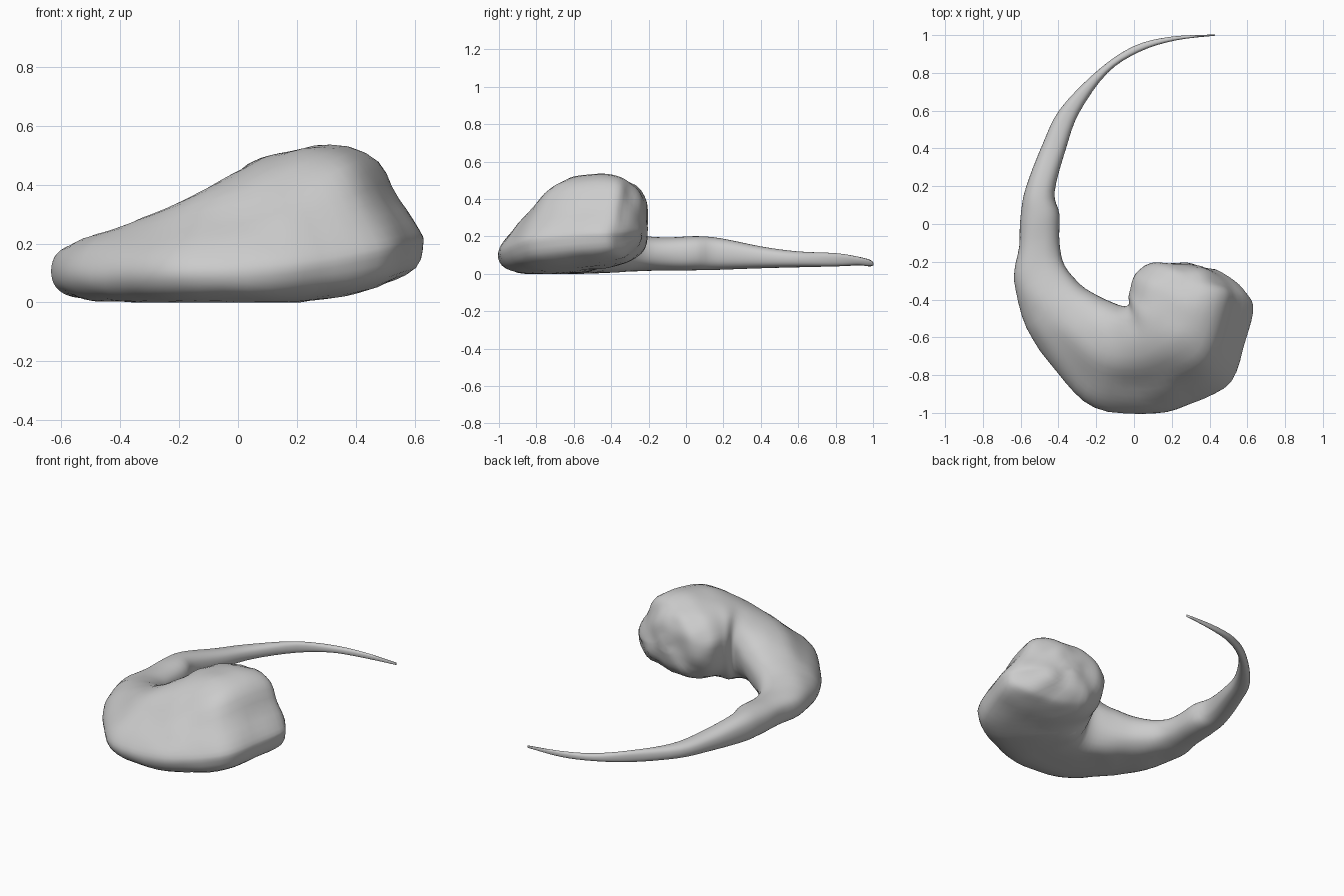
import bpy, bmesh, math
from mathutils import Vector, noise

if "Cube" in bpy.data.objects:
    bpy.data.objects.remove(bpy.data.objects["Cube"])

# Stations along the body: inner x,y, outer x,y, bottom z, top z, profile (0 tail, 1 torso, 2 head)
STATIONS = [
    (0.43, 0.997, 0.43, 1.003, 0.045, 0.06, 0),
    (0.22, 0.972, 0.20, 0.992, 0.04, 0.075, 0),
    (0.03, 0.912, 0.00, 0.942, 0.045, 0.09, 0),
    (-0.14, 0.80, -0.19, 0.815, 0.04, 0.11, 0),
    (-0.29, 0.59, -0.39, 0.61, 0.035, 0.12, 0),
    (-0.36, 0.40, -0.485, 0.42, 0.03, 0.145, 0),
    (-0.42, 0.17, -0.57, 0.20, 0.022, 0.19, 0),
    (-0.395, 0.05, -0.60, 0.05, 0.018, 0.20, 0),
    (-0.395, -0.10, -0.61, -0.12, 0.018, 0.195, 0),
    (-0.365, -0.22, -0.635, -0.30, 0.015, 0.21, 0.1),
    (-0.28, -0.32, -0.57, -0.55, 0.005, 0.25, 0.4),
    (-0.17, -0.39, -0.41, -0.78, 0.0, 0.31, 0.7),
    (-0.08, -0.43, -0.21, -0.97, 0.0, 0.38, 0.9),
    (-0.03, -0.43, 0.11, -1.0, 0.0, 0.45, 1.0),
    (-0.03, -0.38, 0.33, -0.94, 0.0, 0.50, 1.4),
    (-0.02, -0.34, 0.51, -0.83, 0.015, 0.53, 1.8),
    (0.0, -0.28, 0.59, -0.61, 0.035, 0.535, 2),
    (0.03, -0.245, 0.63, -0.43, 0.06, 0.515, 2),
    (0.08, -0.215, 0.58, -0.345, 0.09, 0.475, 1.9),
    (0.13, -0.205, 0.47, -0.26, 0.15, 0.41, 1.8),
    (0.24, -0.205, 0.36, -0.225, 0.24, 0.33, 1.8),
]
# Cross-sections: across (inner 0, outer 1) and height
TORSO = [(0, .6), (.03, .8), (.13, .95), (.32, 1), (.53, .92), (.72, .7), (.88, .5),
         (.985, .33), (1, .2), (.93, .07), (.75, 0), (.45, 0), (.2, .05), (.05, .27)]
HEAD = [(0, .55), (.03, .71), (.12, .84), (.30, .94), (.53, 1), (.74, .91), (.86, .64),
        (.985, .40), (1, .3), (.96, .14), (.78, .03), (.45, 0), (.2, .06), (.05, .27)]
N = len(TORSO)


def rounded(t):
    return math.copysign(abs(t) ** 0.85, t)


TAIL = [(0.5 - 0.5 * rounded(math.cos(2 * math.pi * i / N)),
         0.5 + 0.5 * rounded(math.sin(2 * math.pi * i / N))) for i in range(N)]
PROFILES = [[Vector(p) for p in prof] for prof in (TAIL, TORSO, HEAD)]


def smooth_points(pts, steps, closed):
    """Catmull-Rom interpolation of vectors."""
    n, out = len(pts), []
    for i in range(n if closed else n - 1):
        q = [pts[j % n] if closed else pts[min(max(j, 0), n - 1)] for j in range(i - 1, i + 3)]
        for k in range(steps):
            t = k / steps
            out.append(0.5 * (2 * q[1] + (q[2] - q[0]) * t
                              + (2 * q[0] - 5 * q[1] + 4 * q[2] - q[3]) * t * t
                              + (3 * q[1] - q[0] - 3 * q[2] + q[3]) * t ** 3))
    if not closed:
        out.append(pts[-1])
    return out


def section(ix, iy, ox, oy, z0, z1, w):
    first = min(int(w), 1)
    ring = []
    for p, q in zip(PROFILES[first], PROFILES[first + 1]):
        u, v = p.lerp(q, w - first)
        ring.append(Vector((ix + (ox - ix) * u, iy + (oy - iy) * u, z0 + (z1 - z0) * v)))
    return ring


# Skin the body through the stations
rings = [section(*s) for s in STATIONS]
columns = [smooth_points([r[j] for r in rings], 4, False) for j in range(N)]
loops = [smooth_points([c[i] for c in columns], 3, True) for i in range(len(columns[0]))]
bm = bmesh.new()
grid = [[bm.verts.new(p) for p in loop] for loop in loops]
for a, b in zip(grid, grid[1:]):
    for j in range(len(a)):
        k = (j + 1) % len(a)
        bm.faces.new((a[j], a[k], b[k], b[j]))
bm.faces.new(grid[0])
end = bm.faces.new(grid[-1])
bmesh.ops.poke(bm, faces=[end])
bmesh.ops.recalc_face_normals(bm, faces=bm.faces)
bm.normal_update()

# Soft lumps, strongest on the end face of the head
for v in bm.verts:
    thick = min(1, max(0, (0.3 - v.co.y) / 0.6))
    face_end = max(0, v.normal.y) if v.co.x > -0.02 and v.co.y < 0 else 0
    lump = noise.noise(v.co * 9) * (0.006 + 0.014 * face_end)
    v.co += v.normal * lump * thick
    v.co.z = max(0, v.co.z)

mesh = bpy.data.meshes.new("curled_body")
bm.to_mesh(mesh)
bm.free()
body = bpy.data.objects.new("curled_body", mesh)
bpy.context.collection.objects.link(body)
for p in mesh.polygons:
    p.use_smooth = True
